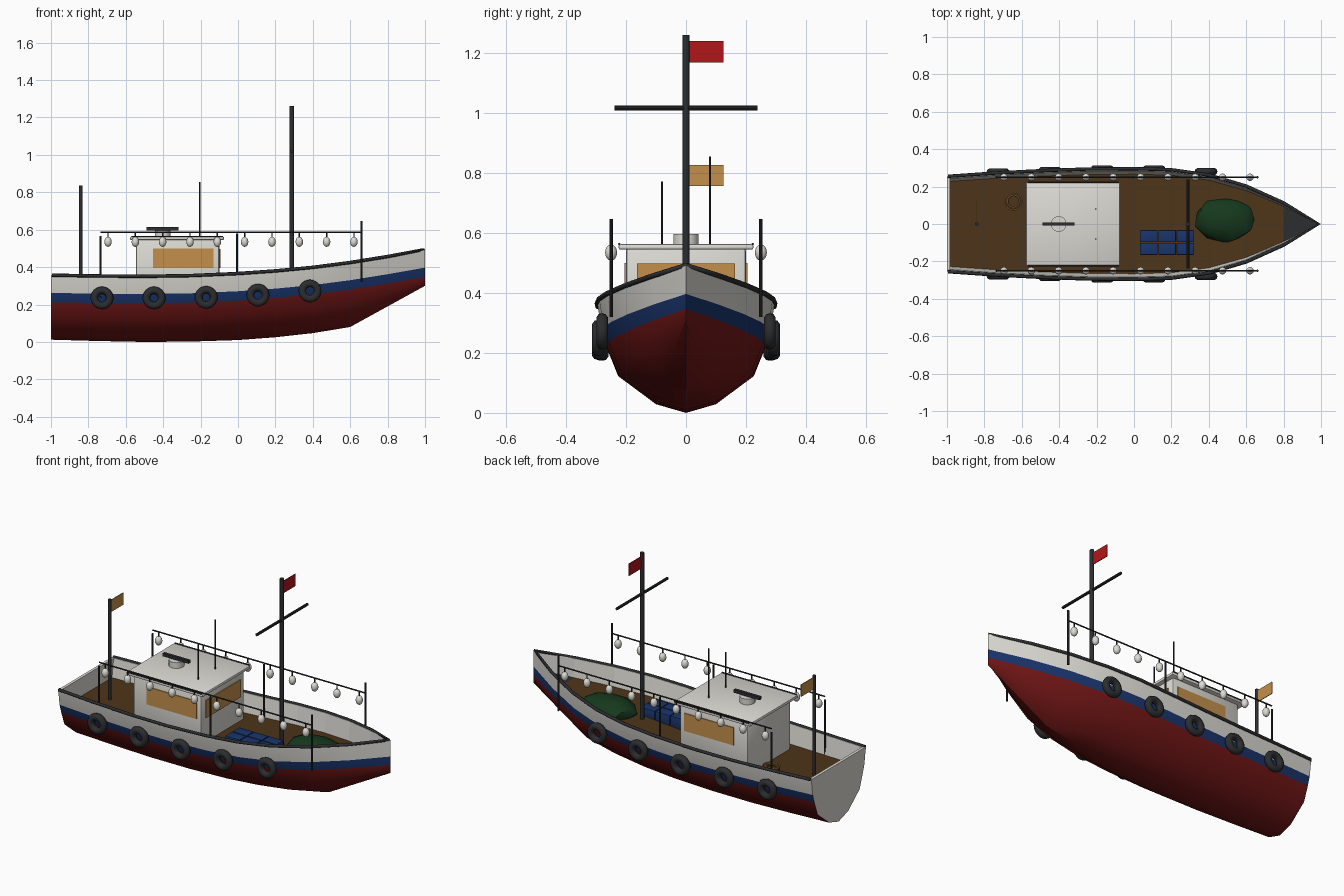
import bpy, bmesh, math, random
from mathutils import Vector

cube = bpy.data.objects.get("Cube")
if cube:
    bpy.data.objects.remove(cube)


def material(name, r, g, b):
    m = bpy.data.materials.new(name)
    m.use_nodes = True
    m.diffuse_color = (r, g, b, 1)
    bsdf = m.node_tree.nodes["Principled BSDF"]
    bsdf.inputs["Base Color"].default_value = (r, g, b, 1)
    bsdf.inputs["Roughness"].default_value = 0.7
    return m


WHITE = material("off white", 0.72, 0.71, 0.66)
NAVY = material("navy blue", 0.01, 0.035, 0.15)
RED = material("hull red", 0.17, 0.008, 0.008)
FLAG = material("flag red", 0.45, 0.008, 0.01)
DARK = material("dark grey", 0.025, 0.026, 0.028)
BROWN = material("deck brown", 0.075, 0.035, 0.01)
GOLD = material("amber", 0.55, 0.28, 0.07)
GREEN = material("net green", 0.008, 0.04, 0.012)


def finish(name, bm, mats, smooth=True):
    bmesh.ops.recalc_face_normals(bm, faces=bm.faces)
    me = bpy.data.meshes.new(name)
    bm.to_mesh(me)
    bm.free()
    for m in mats:
        me.materials.append(m)
    ob = bpy.data.objects.new(name, me)
    bpy.context.collection.objects.link(ob)
    if smooth:
        bpy.ops.object.select_all(action='DESELECT')
        ob.select_set(True)
        bpy.context.view_layer.objects.active = ob
        bpy.ops.object.shade_smooth_by_angle(angle=math.radians(35))
    return ob


def box(name, lo, hi, mat, bevel=0):
    lo, hi = Vector(lo), Vector(hi)
    bm = bmesh.new()
    bmesh.ops.create_cube(bm, size=1)
    for v in bm.verts:
        v.co = (lo + hi) / 2 + v.co * (hi - lo)
    if bevel:
        bmesh.ops.bevel(bm, geom=bm.edges[:], offset=bevel, segments=2,
                        profile=0.5, affect='EDGES')
    return finish(name, bm, [mat], bevel > 0)


def rod(name, a, b, radius, mat, sides=10):
    a, b = Vector(a), Vector(b)
    bm = bmesh.new()
    bmesh.ops.create_cone(bm, cap_ends=True, segments=sides, radius1=radius,
                          radius2=radius, depth=(b - a).length)
    turn = Vector((0, 0, 1)).rotation_difference(b - a)
    for v in bm.verts:
        v.co = turn @ v.co + (a + b) / 2
    return finish(name, bm, [mat])


def ring(name, at, major, minor, mat, upright=False):
    bpy.ops.mesh.primitive_torus_add(
        location=at, major_radius=major, minor_radius=minor,
        major_segments=24, minor_segments=10,
        rotation=(math.pi / 2 if upright else 0, 0, 0))
    ob = bpy.context.object
    ob.name = name
    ob.data.materials.append(mat)
    bpy.ops.object.shade_smooth()


# Hull stations: x, half beam, sheer height, keel height
STATIONS = [(-1, .255, .357, .012), (-.75, .272, .353, .005), (-.5, .285, .351, 0),
            (-.25, .294, .355, .002), (0, .296, .366, .01), (.2, .29, .38, .025),
            (.4, .262, .399, .047), (.6, .203, .425, .08), (.8, .113, .457, .19),
            (1, 0, .492, .3)]
BAND, BAND_LOW, DECK_DROP = 0.095, 0.145, 0.11


def sheer(x):
    for a, b in zip(STATIONS, STATIONS[1:]):
        if a[0] <= x <= b[0]:
            return a[2] + (b[2] - a[2]) * (x - a[0]) / (b[0] - a[0])


def half_section(x, beam, top, keel):
    low = top - BAND_LOW
    span = low - keel
    return [(beam, top), (beam * .95, top - BAND), (beam * .89, low),
            (beam * .77, keel + span * .58), (beam * .35, keel + span * .14), (0, keel)]


def loft(bm, rows, pick):
    verts = [[bm.verts.new(p) for p in row] for row in rows]
    for r0, r1 in zip(verts, verts[1:]):
        for j in range(len(r0) - 1):
            f = bm.faces.new((r0[j], r0[j + 1], r1[j + 1], r1[j]))
            f.material_index = pick(j, f.calc_center_median())
    return verts


# Outer hull with colour bands and transom
rows = []
for s in STATIONS:
    half = half_section(*s)
    rows.append([(s[0], y, z) for y, z in half] +
                [(s[0], -y, z) for y, z in half[-2::-1]])
bm = bmesh.new()
grid = loft(bm, rows, lambda j, c: min(j, 9 - j, 2))
bm.faces.new(grid[0]).material_index = 0
bmesh.ops.remove_doubles(bm, verts=bm.verts, dist=0.0005)
finish("hull", bm, [WHITE, NAVY, RED])

# Bulwark lining and deck, with a dark foredeck
rows = []
for x, beam, top, keel in STATIONS:
    x = max(-0.985, min(x, 0.985))
    yt, yd = max(beam - .012, 0.002), max(beam * .94 - .012, 0.001)
    d = top - DECK_DROP
    rows.append([(x, beam, top), (x, yt, top), (x, yd, d),
                 (x, -yd, d), (x, -yt, top), (x, -beam, top)])
bm = bmesh.new()
grid = loft(bm, rows, lambda j, c: 0 if j != 2 else 2 if c.x > .85 else 1)
bm.faces.new(grid[0][1:5]).material_index = 0
ob = finish("deck_and_bulwark", bm, [WHITE, BROWN, DARK], False)
box("transom_cap", (-1, -.255, .343), (-.983, .255, .357), WHITE)

# Dark rail along the sheer
path = [(max(-.995, min(x, .99)), b, z) for x, b, z, k in STATIONS]
path += [(x, -y, z) for x, y, z in path[-2::-1]]
curve = bpy.data.curves.new("rail", 'CURVE')
curve.dimensions = '3D'
curve.bevel_depth = 0.009
curve.bevel_resolution = 2
curve.use_fill_caps = True
spline = curve.splines.new('POLY')
spline.points.add(len(path) - 1)
for p, co in zip(spline.points, path):
    p.co = (*co, 1)
curve.materials.append(DARK)
bpy.context.collection.objects.link(bpy.data.objects.new("rail", curve))

# Tyre fenders, light posts, strings and bulbs on both sides
TYRES = [(-.727, .278, .235), (-.449, .287, .235), (-.17, .295, .238),
         (.107, .294, .25), (.385, .28, .272)]
for side, label in ((1, "left"), (-1, "right")):
    for x, y, z in TYRES:
        ring("tyre_" + label, (x, side * y, z), .041, .02, DARK, True)
    y = side * .25
    for x in (-.735, -.005, .66):
        rod("light_post_" + label, (x, y, sheer(x) - .115), (x, y, sheer(x) + .213),
            .006, DARK)
    rod("light_string_" + label, (-.735, y, .587), (.66, y, .587), .004, DARK, 6)
    for i in range(10):
        x = -.695 + i * .1461
        rod("bulb_cap_" + label, (x, y, .555), (x, y, .587), .004, DARK, 6)
        bm = bmesh.new()
        bmesh.ops.create_uvsphere(bm, u_segments=12, v_segments=8, radius=.02)
        for v in bm.verts:
            v.co = (v.co.x + x, v.co.y + y, v.co.z * 1.35 + .535)
        finish("bulb_" + label, bm, [WHITE])

# Wheelhouse with roof and windows
box("cabin", (-.545, -.2, .24), (-.1, .2, .55), WHITE, .01)
box("roof", (-.577, -.225, .545), (-.075, .225, .563), WHITE, .006)
for side in (1, -1):
    box("side_window", (-.455, side * .199, .395), (-.13, side * .205, .5), GOLD)
    rod("roof_rail", (-.57, side * .223, .564), (-.08, side * .223, .564), .004, DARK, 6)
box("front_window", (-.101, -.163, .395), (-.094, .163, .498), GOLD)

# Radar and aerials
rod("radar_base", (-.403, 0, .56), (-.403, 0, .597), .042, WHITE, 20)
box("radar_bar", (-.488, -.009, .597), (-.318, .009, .615), DARK)
rod("aerial_tall", (-.205, .08, .555), (-.205, .08, .855), .004, DARK, 8)
rod("aerial_short", (-.205, -.08, .555), (-.205, -.08, .772), .004, DARK, 8)

# Masts and flags
rod("main_mast", (.288, 0, .27), (.288, 0, 1.262), .012, DARK, 12)
rod("crossarm", (.288, -.238, 1.018), (.288, .238, 1.018), .008, DARK)
rod("stern_pole", (-.841, 0, .24), (-.841, 0, .836), .01, DARK, 12)
box("main_flag", (.286, .01, 1.17), (.29, .125, 1.242), FLAG)
box("stern_flag", (-.843, .01, .757), (-.839, .125, .828), GOLD)

# Fish crates
for i in range(3):
    for j in range(2):
        x, y = .032 + i * .098, -.165 + j * .068
        box("crate", (x, y, .255), (x + .094, y + .064, .325), NAVY, .004)

# Rope coil
for k in range(3):
    ring("rope_coil", (-.645, .122, .25 + k * .018), .037, .01, BROWN)
ring("rope_edge", (-.645, .122, .295), .047, .003, GOLD)
ring("rope_inner", (-.645, .122, .295), .032, .003, GOLD)

# Net heap
random.seed(4)
bm = bmesh.new()
bmesh.ops.create_icosphere(bm, subdivisions=2, radius=1)
for v in bm.verts:
    v.co *= random.uniform(.92, 1.06)
    v.co = (v.co.x * .17 + .49, v.co.y * .122 + .025, v.co.z * .075 + .29)
finish("net_heap", bm, [GREEN])
